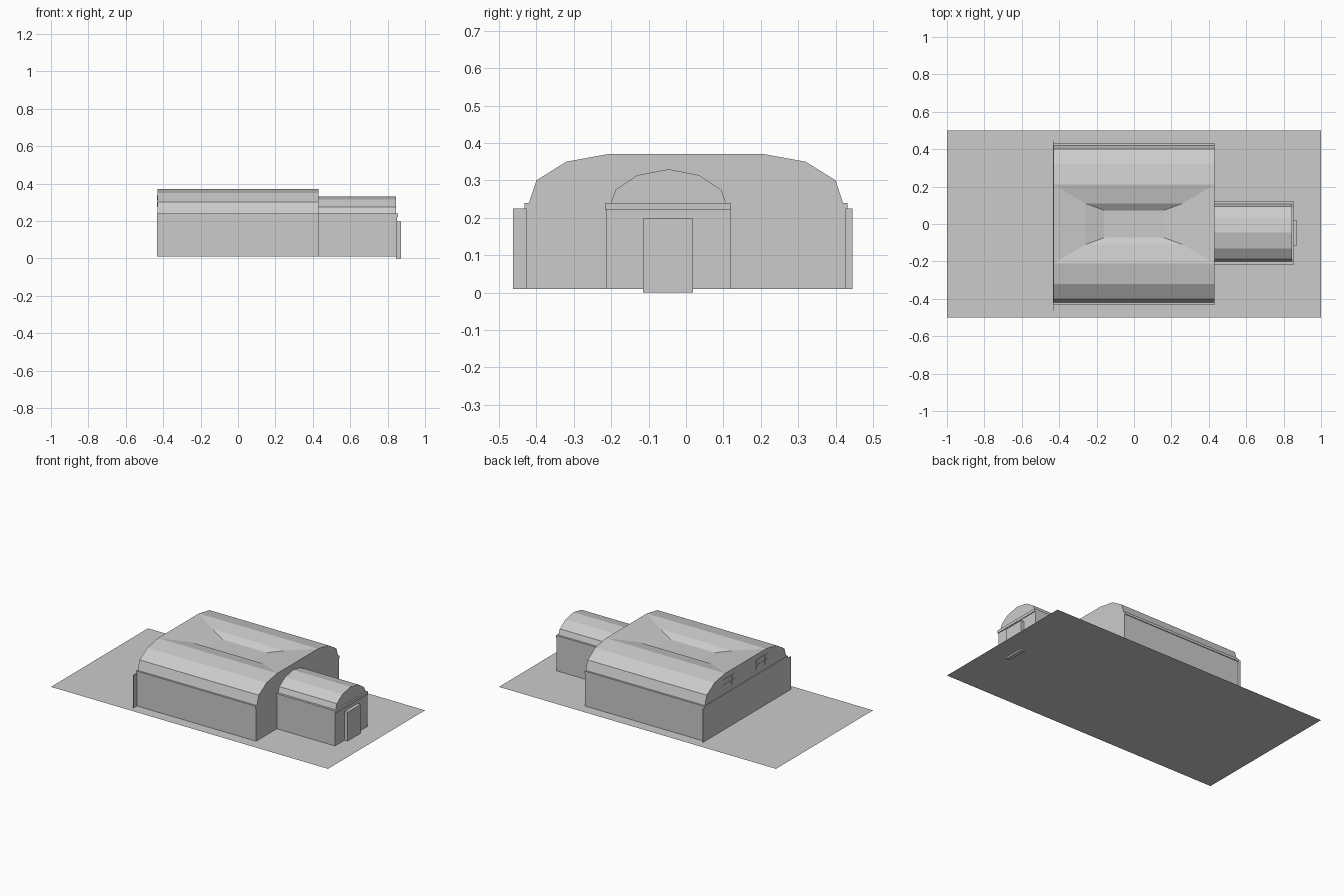
import bpy, bmesh

if "Cube" in bpy.data.objects:
    bpy.data.objects.remove(bpy.data.objects["Cube"])


def finish(name, bm):
    bmesh.ops.recalc_face_normals(bm, faces=bm.faces)
    mesh = bpy.data.meshes.new(name)
    bm.to_mesh(mesh)
    bm.free()
    obj = bpy.data.objects.new(name, mesh)
    bpy.context.collection.objects.link(obj)
    return obj


def box(name, x, y, z):
    bm = bmesh.new()
    bmesh.ops.create_cube(bm, size=1)
    for v in bm.verts:
        for i, (a, b) in enumerate((x, y, z)):
            v.co[i] = (a + b) / 2 + v.co[i] * (b - a)
    return finish(name, bm)


def roof(name, x0, x1, profile, basin=False):
    """Extrude a (y, z) profile along x; optionally sink the flat top."""
    bm = bmesh.new()
    ends = [[bm.verts.new((x, y, z)) for y, z in profile] for x in (x0, x1)]
    a, b = ends
    n = len(profile)
    top = n // 2 - 1
    for i in range(n):
        j = (i + 1) % n
        if basin and i == top:
            continue
        bm.faces.new((a[i], a[j], b[j], b[i]))
    bm.faces.new(a)
    bm.faces.new(b)
    if basin:
        ring = [a[top], b[top], b[top + 1], a[top + 1]]
        for rx, ry, rz in ((0.26, 0.11, 0.35), (0.16, 0.073, 0.325)):
            inner = [bm.verts.new((sx * rx, sy * ry, rz))
                     for sx, sy in ((-1, -1), (1, -1), (1, 1), (-1, 1))]
            for i in range(4):
                j = (i + 1) % 4
                bm.faces.new((ring[i], ring[j], inner[j], inner[i]))
            ring = inner
        bm.faces.new(ring)
    return finish(name, bm)


# Ground sheet
bpy.ops.mesh.primitive_grid_add(x_subdivisions=1, y_subdivisions=1, size=2,
                                location=(0, 0, 0.01))
ground = bpy.context.object
ground.name = "ground_sheet"
ground.scale.y = 0.5

# Main hall
box("hall_walls", (-0.43, 0.43), (-0.427, 0.427), (0.01, 0.225))
box("hall_cornice", (-0.434, 0.43), (-0.432, 0.432), (0.224, 0.24))
half = [(0.42, 0.24), (0.40, 0.30), (0.32, 0.35), (0.21, 0.37)]
hall_profile = [(-y, z) for y, z in half] + half[::-1]
roof("hall_roof", -0.43, 0.43, hall_profile, basin=True)

# Wide end wall behind the hall
box("end_wall", (-0.434, -0.43), (-0.463, 0.445), (0.01, 0.225))

# Annex
box("annex_walls", (0.43, 0.85), (-0.214, 0.12), (0.01, 0.222))
box("annex_cornice", (0.43, 0.855), (-0.216, 0.12), (0.222, 0.24))
roof("annex_roof", 0.43, 0.845,
     [(-0.201, 0.24), (-0.188, 0.275), (-0.13, 0.314), (-0.046, 0.33),
      (0.035, 0.314), (0.094, 0.275), (0.107, 0.24)])

# Entrance door
box("door", (0.845, 0.872), (-0.115, 0.019), (0.0, 0.198))

# Gable windows: two groups of three by two panes
for side in (-1, 1):
    for col in range(3):
        for row in range(2):
            y = side * 0.17 + (col - 1) * 0.042
            z = 0.305 + (row - 0.5) * 0.034
            box("window_pane", (-0.433, -0.428),
                (y - 0.018, y + 0.018), (z - 0.014, z + 0.014))
